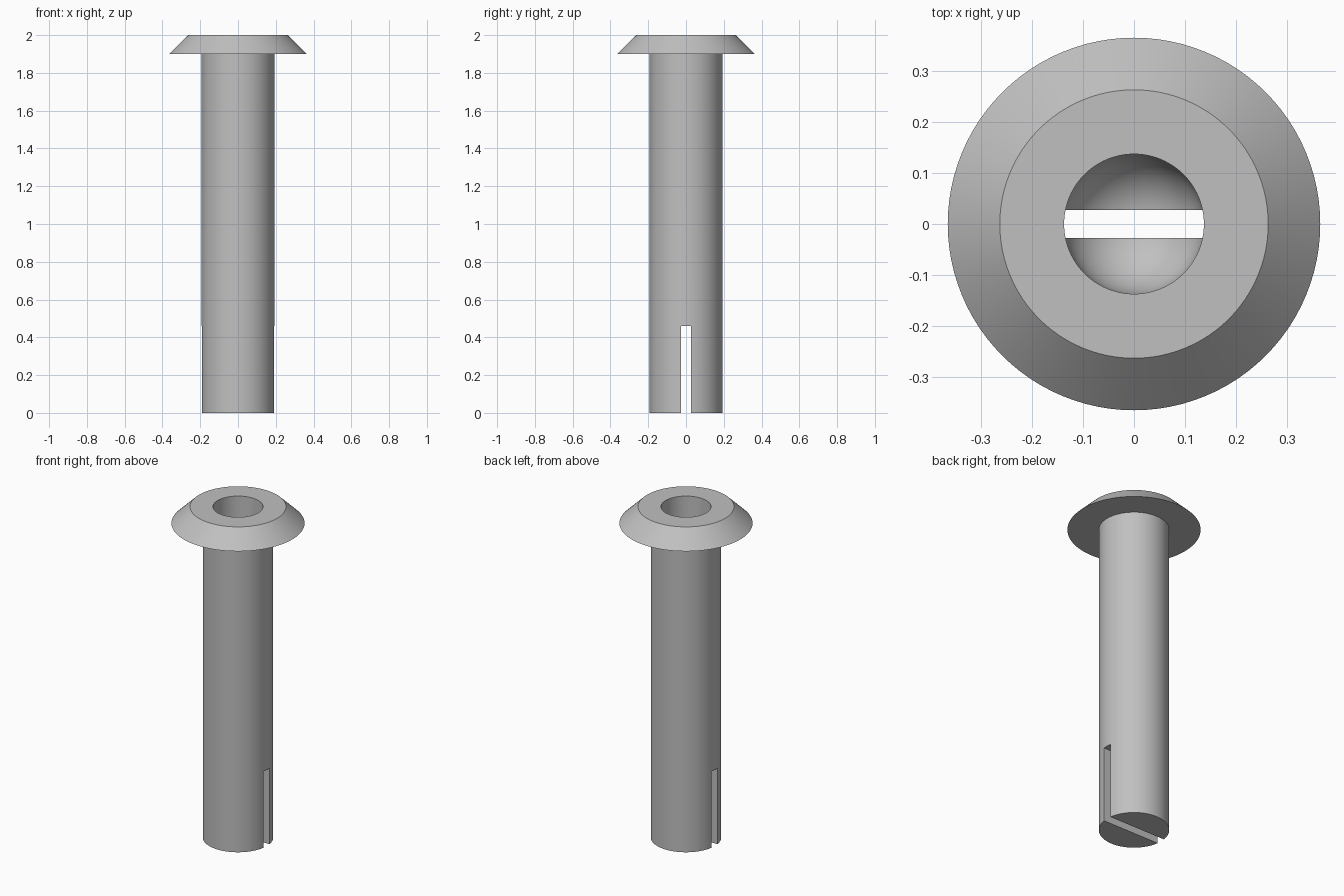
import bpy, bmesh, math
from mathutils import Matrix

if "Cube" in bpy.data.objects:
    bpy.data.objects.remove(bpy.data.objects["Cube"])

SHAFT_R, BORE_R, HEAD_R, RIM_R = 0.193, 0.137, 0.365, 0.263
BOWL_Z, SLOT_TOP, SLOT_W = 0.24, 0.46, 0.054

grey = bpy.data.materials.new("plain grey")
grey.use_nodes = True
colour = (0.53, 0.53, 0.53, 1)
grey.diffuse_color = colour
grey.node_tree.nodes["Principled BSDF"].inputs["Base Color"].default_value = colour


def finish(name, bm):
    bmesh.ops.recalc_face_normals(bm, faces=bm.faces)
    mesh = bpy.data.meshes.new(name)
    bm.to_mesh(mesh)
    bm.free()
    mesh.materials.append(grey)
    obj = bpy.data.objects.new(name, mesh)
    bpy.context.collection.objects.link(obj)
    return obj


# Headed pin: outer shaft, chamfered head, blind bore with a round bottom
profile = [(0, 0), (SHAFT_R, 0), (SHAFT_R, 1.9), (HEAD_R, 1.9),
           (RIM_R, 2), (BORE_R, 2)]
steps = 12
for i in range(steps + 1):
    a = math.pi / 2 * i / steps
    profile.append((BORE_R * math.cos(a), BOWL_Z - BORE_R * math.sin(a)))

bm = bmesh.new()
verts = [bm.verts.new((r, 0, z)) for r, z in profile]
edges = [bm.edges.new(pair) for pair in zip(verts, verts[1:])]
bmesh.ops.spin(bm, geom=verts + edges, axis=(0, 0, 1), cent=(0, 0, 0),
               angle=math.tau, steps=96, use_duplicate=False)
bmesh.ops.remove_doubles(bm, verts=bm.verts, dist=0.0005)
pin = finish("headed_pin", bm)

# Slot cutter running left to right through the foot
bm = bmesh.new()
bmesh.ops.create_cube(bm, size=1, matrix=Matrix.Translation((0, 0, SLOT_TOP - 0.5))
                      @ Matrix.Diagonal((1, SLOT_W, 1, 1)))
cutter = finish("slot_cutter", bm)
cutter.hide_render = True

cut = pin.modifiers.new("foot slot", 'BOOLEAN')
cut.operation = 'DIFFERENCE'
cut.solver = 'EXACT'
cut.object = cutter
bpy.context.view_layer.objects.active = pin
pin.select_set(True)
bpy.ops.object.modifier_apply(modifier=cut.name)
bpy.data.objects.remove(cutter)

bpy.ops.object.shade_smooth_by_angle(angle=math.radians(30))
